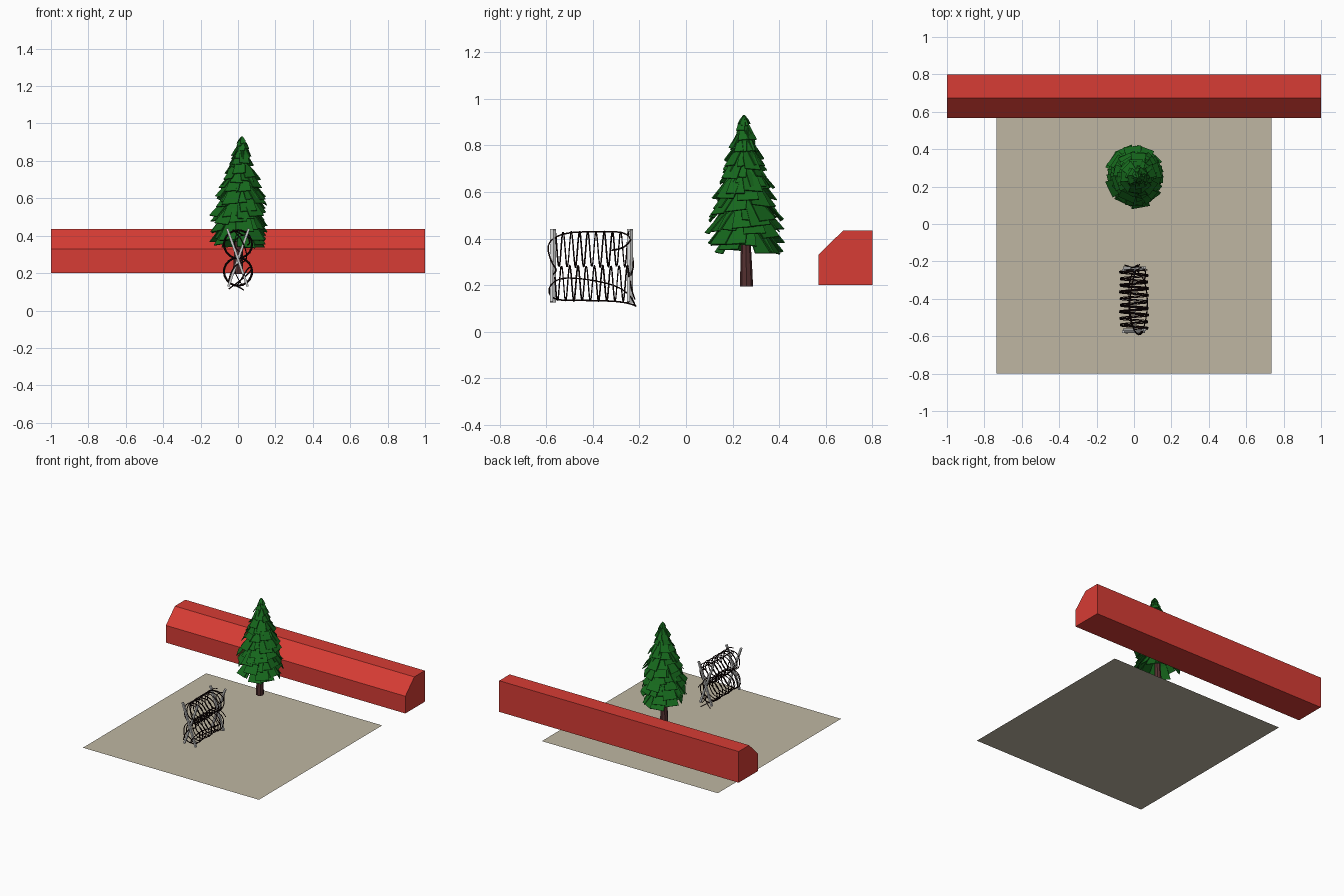
import bpy, bmesh, random
from math import sin, cos, pi
from mathutils import Vector, Matrix

if "Cube" in bpy.data.objects:
    bpy.data.objects.remove(bpy.data.objects["Cube"])

random.seed(7)


def material(name, r, g, b):
    m = bpy.data.materials.new(name)
    m.diffuse_color = (r, g, b, 1)
    m.use_nodes = True
    m.node_tree.nodes["Principled BSDF"].inputs["Base Color"].default_value = m.diffuse_color
    return m


RED = material("red_paint", 0.68, 0.045, 0.035)
SAND = material("sand", 0.52, 0.47, 0.36)
GREEN = material("needles", 0.008, 0.14, 0.012)
BARK = material("bark", 0.09, 0.03, 0.03)
WIRE = material("wire", 0.012, 0.004, 0.004)


def make(name, bm, mat=None):
    me = bpy.data.meshes.new(name)
    bm.to_mesh(me)
    bm.free()
    ob = bpy.data.objects.new(name, me)
    bpy.context.collection.objects.link(ob)
    if mat:
        me.materials.append(mat)
    return ob


def wire(name, points, radius=0.0035, kind='POLY'):
    cu = bpy.data.curves.new(name, 'CURVE')
    cu.dimensions = '3D'
    cu.bevel_depth = radius
    cu.bevel_resolution = 0
    cu.use_fill_caps = True
    sp = cu.splines.new(kind)
    sp.points.add(len(points) - 1)
    for p, co in zip(sp.points, points):
        p.co = (*co, 1)
    if kind == 'NURBS':
        sp.order_u = 3
        sp.use_endpoint_u = True
        sp.resolution_u = 5
    cu.materials.append(WIRE)
    ob = bpy.data.objects.new(name, cu)
    bpy.context.collection.objects.link(ob)


# ground sheet
bm = bmesh.new()
bm.faces.new([bm.verts.new(p) for p in
              ((-.735, -.8, 0), (.735, -.8, 0), (.735, .67, 0), (-.735, .67, 0))])
make("ground_sheet", bm, SAND)

# long barrier wall with a chamfered front edge
bm = bmesh.new()
profile = [(.568, .2), (.8, .2), (.8, .435), (.675, .435), (.568, .33)]
face = bm.faces.new([bm.verts.new((-1, y, z)) for y, z in profile])
ext = bmesh.ops.extrude_face_region(bm, geom=[face])
bmesh.ops.translate(bm, vec=(2, 0, 0),
                    verts=[v for v in ext["geom"] if isinstance(v, bmesh.types.BMVert)])
bmesh.ops.recalc_face_normals(bm, faces=bm.faces)
make("barrier_wall", bm, RED)


# tree: axis leans slightly on the way up
def axis(z):
    t = (z - .195) / .73
    return Vector((.0 + .022 * t, .26 - .012 * t, z))


bm = bmesh.new()
rings = []
for z, r in ((.195, .028), (.26, .026), (.38, .021), (.88, .004)):
    rings.append([bm.verts.new(axis(z) + Vector((r * cos(a), r * sin(a), 0)))
                  for a in [k * pi / 4 for k in range(8)]])
for lo, hi in zip(rings, rings[1:]):
    for k in range(8):
        bm.faces.new((lo[k], lo[(k + 1) % 8], hi[(k + 1) % 8], hi[k]))
bm.faces.new(rings[0][::-1])
bm.faces.new(rings[-1])
make("tree_trunk", bm, BARK)

# drooping branch plates in overlapping tiers: tip height, tip radius, drop, count
tiers = [(.365, .140, .15, 10), (.405, .150, .15, 11), (.455, .145, .14, 11),
         (.505, .142, .13, 11), (.550, .130, .13, 10), (.595, .116, .12, 10),
         (.640, .102, .11, 9), (.685, .090, .10, 9), (.730, .076, .09, 8),
         (.775, .062, .08, 8), (.820, .047, .07, 7), (.860, .034, .055, 6),
         (.888, .022, .037, 5)]
bm = bmesh.new()
for i, (z, r, drop, n) in enumerate(tiers):
    for k in range(n):
        a = 2 * pi * (k + .5 * (i % 2) + random.uniform(-.2, .2)) / n
        rad = r * random.uniform(.88, 1.14)
        tip = z + random.uniform(-.2, .2) * drop
        out, side = Vector((cos(a), sin(a), 0)), Vector((-sin(a), cos(a), 0))
        w = 1.15 * pi * r / n
        tilt = random.uniform(-.12, .12) * w
        prev = None
        for s, h, ws in ((.08, 1, .25), (.6, .52, .8), (1, 0, 1)):
            c = axis(tip + drop * h) + out * rad * s
            up = Vector((0, 0, tilt * s))
            row = [bm.verts.new(c - side * w * ws - up), bm.verts.new(c + side * w * ws + up)]
            if prev:
                bm.faces.new((prev[0], row[0], row[1], prev[1]))
            prev = row
# pointed crown
bmesh.ops.create_cone(bm, segments=6, radius1=.016, radius2=.002, depth=.045,
                      cap_ends=True, matrix=Matrix.Translation(axis(.903)))
leaves = make("tree_branches", bm, GREEN)
sol = leaves.modifiers.new("thickness", 'SOLIDIFY')
sol.thickness = .005

# crossed grey posts at both ends of the coils
for label, y0 in (("front", -.571), ("back", -.24)):
    for s in (1, -1):
        a, b = Vector((-.052 * s, 0, .128)), Vector((.058 * s, 0, .438))
        d = b - a
        bm = bmesh.new()
        bmesh.ops.create_cube(bm, size=1, matrix=(
            Matrix.Translation((a + b) / 2 + Vector((0, y0 + .006 * s, 0)))
            @ d.to_track_quat('Z', 'Y').to_matrix().to_4x4()
            @ Matrix.Diagonal((.013, .013, d.length, 1))))
        make(f"{label}_post", bm)

# two stacked coils of wire
TURNS, STEPS = 9, 20
for name, zc, ph in (("upper_coil", .354, 0), ("lower_coil", .208, 1.2)):
    pts = []
    for j in range(TURNS * STEPS + 1):
        t = j / (TURNS * STEPS)
        a = 2 * pi * TURNS * t + ph
        r = .075 + .003 * sin(3.7 * a)
        pts.append((r * sin(a), -.563 + .318 * t, zc + r * cos(a)))
    wire(name, pts)

# loose wires tying the coils to the posts
wire("lower_loose_wire", [(-.05, -.22, .115), (.0, -.23, .15), (.06, -.30, .20),
     (.075, -.42, .225), (.06, -.54, .235), (.03, -.595, .19), (.0, -.575, .135),
     (-.03, -.45, .135), (.0, -.25, .13), (.03, -.215, .11)], kind='NURBS')
wire("upper_loose_wire", [(.03, -.24, .40), (-.02, -.25, .43), (-.03, -.40, .43),
     (-.02, -.53, .425), (.02, -.60, .38), (.05, -.58, .30), (.04, -.55, .26),
     (-.03, -.585, .24), (-.05, -.58, .16)], kind='NURBS')
wire("back_loose_wire", [(.05, -.32, .35), (.07, -.26, .355), (.04, -.225, .42),
     (-.04, -.24, .36), (.04, -.22, .28), (-.04, -.25, .22), (.02, -.22, .14)], kind='NURBS')
